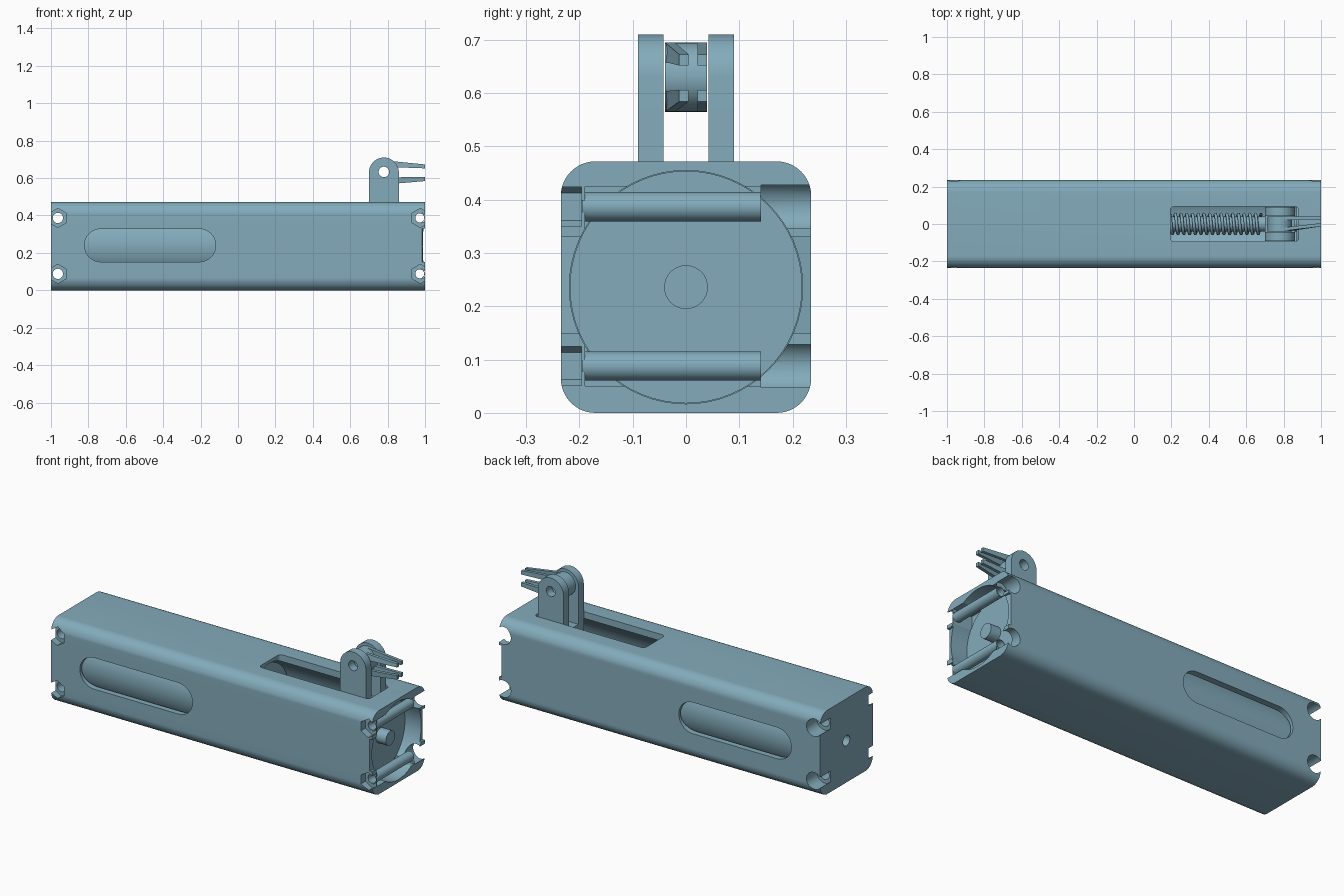
import bpy, bmesh
from math import sin, cos, pi, radians

old = bpy.data.objects.get("Cube")
if old:
    bpy.data.objects.remove(old, do_unlink=True)

paint = bpy.data.materials.new("blue grey")
paint.use_nodes = True
paint.diffuse_color = (0.23, 0.41, 0.50, 1)
paint.node_tree.nodes["Principled BSDF"].inputs["Base Color"].default_value = (0.23, 0.41, 0.50, 1)

MID = 0.236   # height of the bore axis


def place(axis, a, b, t):
    return {"x": (t, a, b), "y": (a, t, b), "z": (a, b, t)}[axis]


def prism(name, points, axis, lo, hi):
    """Extrude a 2D outline along an axis."""
    bm = bmesh.new()
    ends = [[bm.verts.new(place(axis, a, b, t)) for a, b in points] for t in (lo, hi)]
    n = len(points)
    for ring in ends:
        bm.faces.new(ring)
    for i in range(n):
        j = (i + 1) % n
        bm.faces.new((ends[0][i], ends[0][j], ends[1][j], ends[1][i]))
    bmesh.ops.recalc_face_normals(bm, faces=bm.faces)
    mesh = bpy.data.meshes.new(name)
    bm.to_mesh(mesh)
    bm.free()
    mesh.materials.append(paint)
    obj = bpy.data.objects.new(name, mesh)
    bpy.context.collection.objects.link(obj)
    return obj


def arc(ca, cb, r, start, end, n):
    return [(ca + r * cos(radians(start + (end - start) * i / n)),
             cb + r * sin(radians(start + (end - start) * i / n))) for i in range(n + 1)]


def circle(ca, cb, r, n=48, turn=0):
    return arc(ca, cb, r, turn, turn + 360, n)[:-1]


def rounded(a0, a1, b0, b1, r, n=8):
    return (arc(a1 - r, b1 - r, r, 0, 90, n) + arc(a0 + r, b1 - r, r, 90, 180, n)
            + arc(a0 + r, b0 + r, r, 180, 270, n) + arc(a1 - r, b0 + r, r, 270, 360, n))


def box(a0, a1, b0, b1):
    return [(a0, b0), (a1, b0), (a1, b1), (a0, b1)]


def cut(obj, *cutter):
    tool = prism("cutter", *cutter)
    tool.hide_render = True
    mod = obj.modifiers.new("cut", "BOOLEAN")
    mod.operation, mod.solver, mod.object = "DIFFERENCE", "EXACT", tool
    bpy.context.view_layer.objects.active = obj
    bpy.ops.object.modifier_apply(modifier=mod.name)
    bpy.data.objects.remove(tool, do_unlink=True)


# Rounded square housing with bore, open end pocket and side and top slots
housing = prism("housing", rounded(-0.235, 0.235, 0, 0.472, 0.065, 12), "x", -1, 1)
cut(housing, circle(0, MID, 0.219, 64), "x", -0.9, 1.1)
cut(housing, box(-0.19, 0.14, 0.05, 0.425), "x", 0.88, 1.1)
cut(housing, box(0.1, 0.19, 0.138, 0.337), "x", 0.88, 1.1)
slot = arc(-0.207, 0.24, 0.088, -90, 90, 16) + arc(-0.733, 0.24, 0.088, 90, 270, 16)
cut(housing, slot, "y", -0.4, 0.4)
cut(housing, rounded(0.195, 0.88, -0.093, 0.093, 0.02), "z", 0.3, 0.6)
cut(housing, circle(0, MID, 0.03, 32), "x", -1.1, -0.85)
# Shallow scallops where the bore mouth meets the side walls
for side in (-1, 1):
    cut(housing, [(0.982, side * 0.25), (1.05, side * 0.25), (1.05, side * 0.18), (0.995, side * 0.18)],
        "z", 0.15, 0.33)

# Corner bolt holes: hex nut pockets in front, round head pockets behind
for x in (-0.963, 0.975):
    for z in (0.088, 0.387):
        cut(housing, circle(x, z, 0.0275, 32), "y", -0.4, 0.4)
        cut(housing, circle(x, z, 0.051, 6, 30), "y", -0.4, -0.196)
        cut(housing, circle(x, z, 0.048, 40), "y", 0.141, 0.4)

# Bolt sleeves across the open end
sleeves = []
for label, z in (("lower", 0.088), ("upper", 0.387)):
    sleeve = prism(label + "_bolt_sleeve", circle(0.972, z, 0.0275, 32), "y", -0.195, 0.141)
    cut(sleeve, circle(0.972, z, 0.024, 32), "y", -0.3, 0.3)
    sleeves.append(sleeve)

# Inner piston, end plate and guide rod
piston = prism("piston", circle(0, MID, 0.205, 64), "x", -0.89, 0.17)
cut(piston, circle(0, MID, 0.03, 32), "x", -1, -0.8)
end_plate = prism("end_plate", circle(0, MID, 0.218, 64), "x", 0.868, 0.888)
rod = prism("guide_rod", circle(0, MID, 0.041, 32), "x", 0.16, 0.95)

# Coil spring around the rod
curve = bpy.data.curves.new("spring", "CURVE")
curve.dimensions = "3D"
curve.bevel_depth = 0.0085
curve.bevel_resolution = 2
TURNS, STEPS = 16, 20
coil = curve.splines.new("POLY")
coil.points.add(TURNS * STEPS)
for i, p in enumerate(coil.points):
    a = 2 * pi * i / STEPS
    p.co = (0.19 + 0.49 * i / (TURNS * STEPS), 0.052 * cos(a), MID + 0.052 * sin(a), 1)
curve.materials.append(paint)
spring = bpy.data.objects.new("spring", curve)
bpy.context.collection.objects.link(spring)

# Sliding block carrying two round-topped ears
slider = prism("slider_block", box(0.7, 0.86, -0.09, 0.09), "z", 0.1, 0.42)
smooth = [housing, piston, end_plate, rod, *sleeves]
ear_outline = [(0.7, 0.38), (0.86, 0.38)] + arc(0.78, 0.63, 0.08, 0, 180, 32)
for label, lo, hi in (("front_ear", -0.09, -0.042), ("back_ear", 0.042, 0.09)):
    ear = prism(label, ear_outline, "y", lo, hi)
    cut(ear, circle(0.78, 0.633, 0.028, 32), "y", -0.3, 0.3)
    smooth.append(ear)

# Lever hub between the ears
hub = prism("lever_hub", circle(0.78, 0.63, 0.065, 40), "y", -0.039, 0.039)
cut(hub, circle(0.78, 0.633, 0.028, 32), "y", -0.3, 0.3)
smooth.append(hub)

# Tapered lever prongs, a straight and a slanted one on each level
upper = [(0.79, 0.694), (1, 0.673), (1, 0.652), (0.835, 0.658)]
lower = [(0.79, 0.566), (1, 0.584), (1, 0.606), (0.835, 0.604)]
for label, outline in (("upper", upper), ("lower", lower)):
    prism(label + "_straight_prong", outline, "y", 0.022, 0.039)
    slanted = prism(label + "_slanted_prong", outline, "y", -0.038, -0.02)
    for v in slanted.data.vertices:
        if v.co.x > 0.95:
            v.co.y += 0.025

# Soft shading with sharp edges kept
bpy.ops.object.select_all(action="DESELECT")
for obj in smooth:
    obj.select_set(True)
bpy.context.view_layer.objects.active = housing
bpy.ops.object.shade_smooth_by_angle(angle=radians(30))
